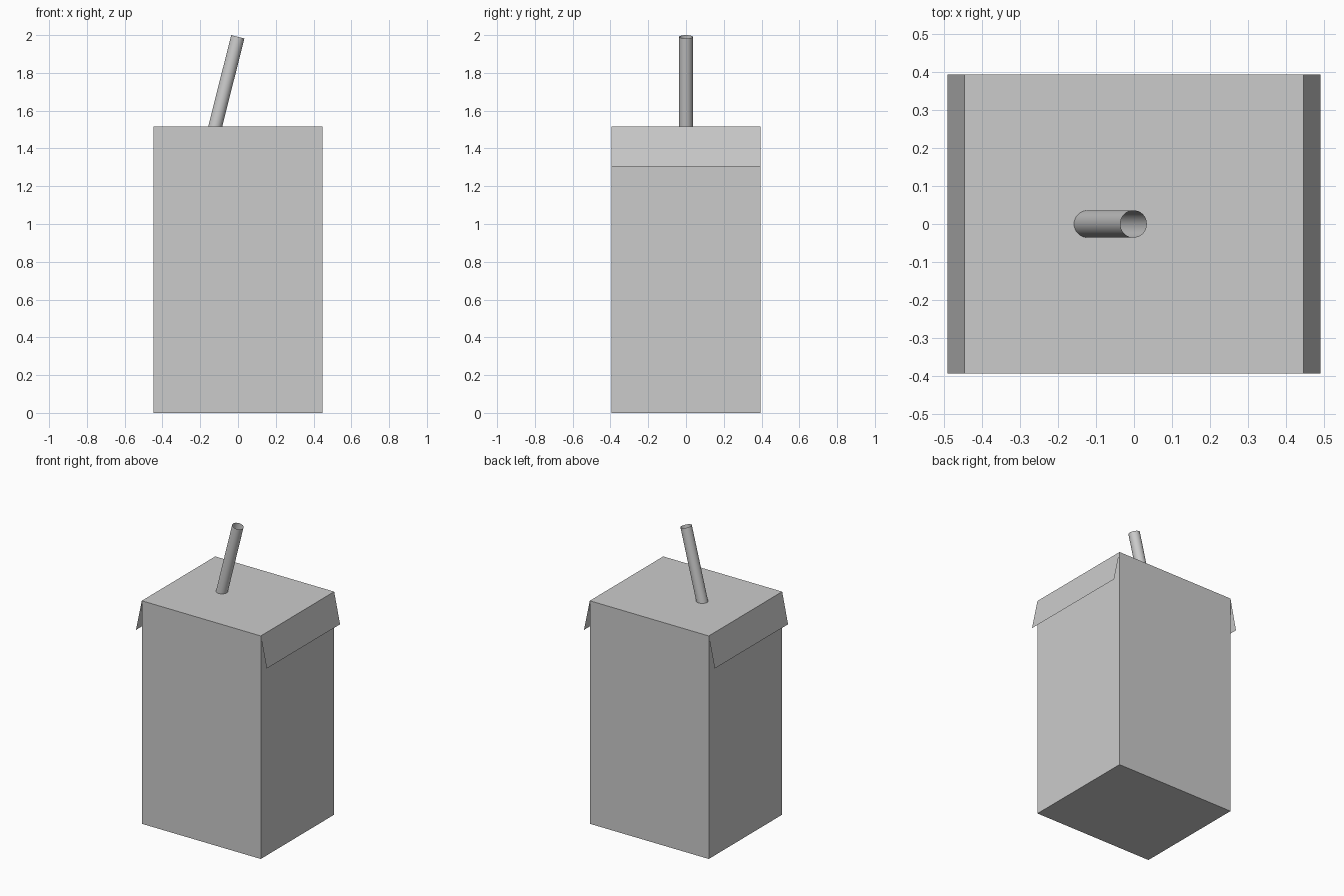
import bpy, bmesh
from mathutils import Vector

if "Cube" in bpy.data.objects:
    bpy.data.objects.remove(bpy.data.objects["Cube"])

HX, HY, TOP = 0.447, 0.394, 1.515


def make_object(name, bm):
    mesh = bpy.data.meshes.new(name)
    bm.to_mesh(mesh)
    bm.free()
    obj = bpy.data.objects.new(name, mesh)
    bpy.context.collection.objects.link(obj)
    return obj


# Carton body
bm = bmesh.new()
bmesh.ops.create_cube(bm, size=1)
bmesh.ops.scale(bm, vec=(2 * HX, 2 * HY, TOP), verts=bm.verts)
bmesh.ops.translate(bm, vec=(0, 0, TOP / 2), verts=bm.verts)
make_object("carton_body", bm)

# Folded paper flaps hanging from the two side edges
for name, s in (("left_flap", -1), ("right_flap", 1)):
    bm = bmesh.new()
    pts = [(HX, -HY, TOP), (0.491, -HY, 1.305), (0.491, HY, 1.305), (HX, HY, TOP)]
    bm.faces.new([bm.verts.new((s * x, s * y, z)) for x, y, z in pts])
    make_object(name, bm)

# Tilted open drinking straw, its foot just inside the carton
top, entry = Vector((-0.001, 0, 1.991)), Vector((-0.121, 0, TOP))
axis = (top - entry).normalized()
foot = entry - axis * 0.02
bpy.ops.mesh.primitive_cylinder_add(
    vertices=32, radius=0.036, depth=(top - foot).length, end_fill_type='NOTHING',
    location=(top + foot) / 2, rotation=axis.to_track_quat('Z', 'Y').to_euler())
straw = bpy.context.object
straw.name = "straw"
bpy.ops.object.shade_smooth_by_angle()
